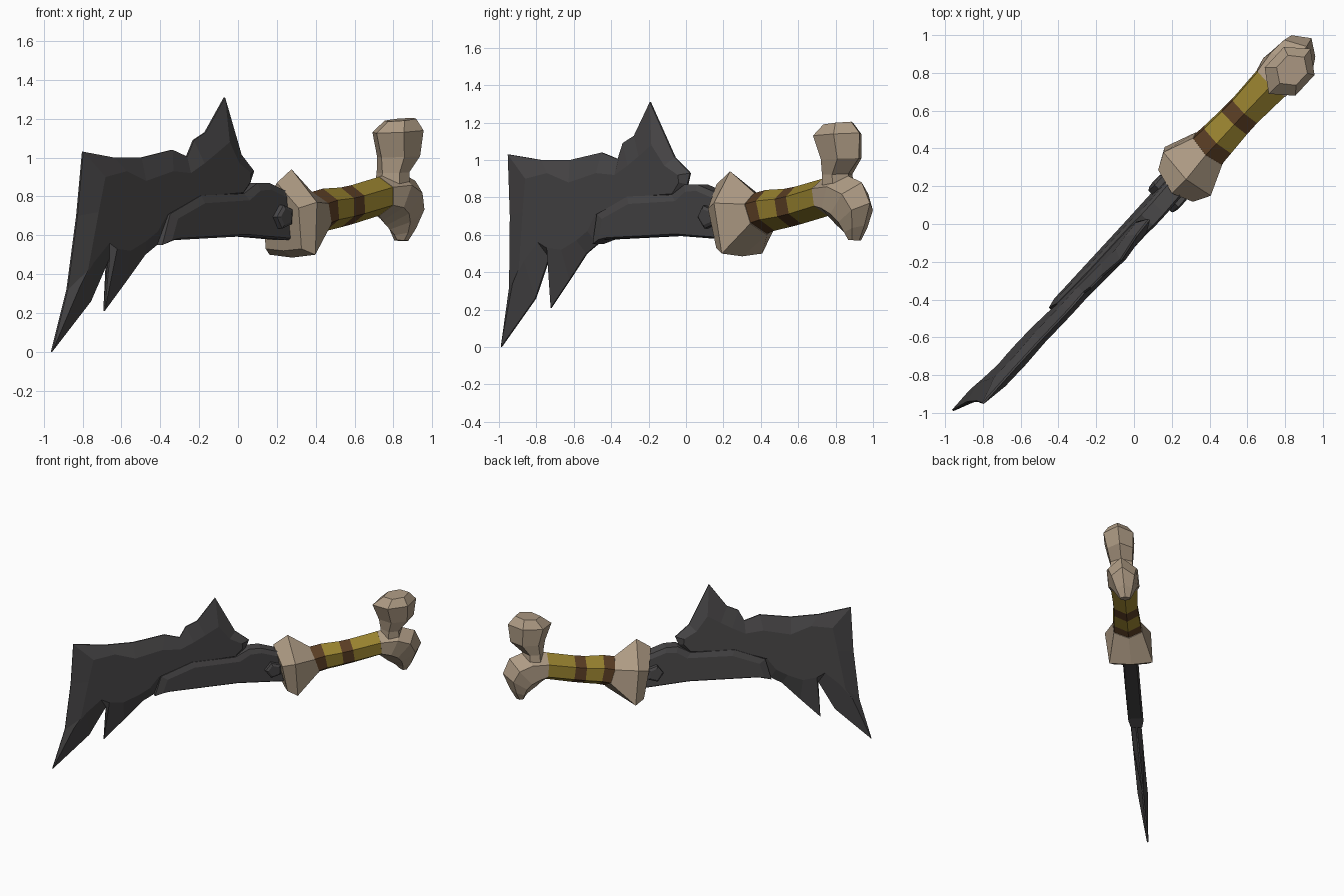
import bpy, bmesh, math

if "Cube" in bpy.data.objects:
    bpy.data.objects.remove(bpy.data.objects["Cube"])

# Weapon axis runs diagonally across the floor plan and leans a little
YAW = math.radians(47.5)
C, S = math.cos(YAW), math.sin(YAW)


def lean(z):
    return -0.09 * (z - 0.62) - 0.015


def place(u, w, z):
    """u along the weapon, w across its thickness, z up."""
    w += lean(z)
    return (C * u - S * w, S * u + C * w, z)


def along(x, z):
    """Turn a mid-plane x position into a distance along the weapon."""
    return (x + S * lean(z)) / C


def material(name, rgb):
    m = bpy.data.materials.new(name)
    m.diffuse_color = (*rgb, 1)
    m.use_nodes = True
    m.node_tree.nodes["Principled BSDF"].inputs["Base Color"].default_value = m.diffuse_color
    return m


STEEL = material("dark_steel", (0.066, 0.063, 0.065))
BONE = material("bone", (0.42, 0.325, 0.23))
GOLD = material("gold_wrap", (0.31, 0.22, 0.028))
BROWN = material("brown_leather", (0.10, 0.046, 0.017))


def loft(name, rings, mats, bands=None):
    """Skin equal-sized rings of (u, w, z), capped; bands = material per segment."""
    bm = bmesh.new()
    rows = [[bm.verts.new(place(*p)) for p in r] for r in rings]
    n = len(rows[0])
    for k, (a, b) in enumerate(zip(rows, rows[1:])):
        for i in range(n):
            j = (i + 1) % n
            f = bm.faces.new((a[i], a[j], b[j], b[i]))
            f.material_index = bands[k] if bands else 0
    bm.faces.new(rows[0][::-1])
    bm.faces.new(rows[-1])
    bmesh.ops.recalc_face_normals(bm, faces=bm.faces)
    me = bpy.data.meshes.new(name)
    bm.to_mesh(me)
    bm.free()
    for m in mats:
        me.materials.append(m)
    ob = bpy.data.objects.new(name, me)
    bpy.context.collection.objects.link(ob)
    return ob


def plate(name, pairs, edge, thick):
    """Two-sided bevelled plate from (outline x, z, inner x, z) pairs."""
    outer = [(along(p[0], p[1]), p[1]) for p in pairs]
    inner = [(along(p[2], p[3]), p[3]) for p in pairs]
    layers = ((inner, -thick), (outer, -edge), (outer, edge), (inner, thick))
    return loft(name, [[(u, w, z) for u, z in pts] for pts, w in layers], [STEEL])


def hexagon(a, b, w):
    """Six-sided ring with ridge points a and b (u, z) and half width w."""
    def mix(t):
        return a[0] + (b[0] - a[0]) * t, a[1] + (b[1] - a[1]) * t
    (u1, z1), (u2, z2) = mix(0.27), mix(0.73)
    return [(a[0], 0, a[1]), (u1, w, z1), (u2, w, z2),
            (b[0], 0, b[1]), (u2, -w, z2), (u1, -w, z1)]


# Jagged blade, thick in the middle and thin at the rim
plate("blade", [
    (-.96, 0, -.84, .34), (-.88, .32, -.80, .42), (-.83, .70, -.745, .72),
    (-.80, 1.03, -.71, .90), (-.64, 1.0, -.60, .93), (-.50, 1.0, -.50, .88),
    (-.34, 1.04, -.36, .93), (-.265, 1.005, -.27, .92), (-.23, 1.09, -.20, .97),
    (-.17, 1.13, -.14, 1.02), (-.07, 1.31, -.07, 1.08), (.015, 1.015, -.02, .97),
    (.08, .93, .04, .92), (.06, .87, .04, .88), (0, .78, 0, .82),
    (-.20, .76, -.22, .80), (-.36, .68, -.39, .71), (-.42, .55, -.44, .62),
    (-.48, .50, -.50, .57), (-.58, .36, -.58, .52), (-.69, .21, -.65, .53),
    (-.665, .48, -.69, .56), (-.76, .26, -.77, .46)], 0.005, 0.038)

# Raised tang that carries the blade into the guard
plate("tang", [
    (-.42, .55, -.38, .575), (-.36, .575, -.34, .585), (0, .595, 0, .605),
    (.29, .57, .29, .58), (.29, .82, .29, .79), (.20, .835, .20, .80),
    (.13, .87, .13, .835), (.07, .87, .075, .83), (0, .815, .02, .78),
    (-.22, .805, -.21, .765), (-.38, .71, -.35, .685)], 0.042, 0.056)

# Five-sided rivet through the tang
def pentagon(w, r):
    return [(0.245 + r * math.cos(a), w, 0.695 + r * math.sin(a))
            for a in (math.radians(36 + 72 * i) for i in range(5))]


loft("rivet", [pentagon(-.095, .045), pentagon(-.085, .064),
               pentagon(.085, .064), pentagon(.095, .045)], [STEEL])


# Bone guard: pointed on top, wide and flat below
def guard_ring(u_top, u_low, top, shoulder, low, bottom, ws, wl):
    um = (u_top + u_low) / 2
    return [(u_top, 0, top), (um, ws, shoulder), (u_low, wl, low),
            (u_low, 0, bottom), (u_low, -wl, low), (um, -ws, shoulder)]


loft("guard", [
    guard_ring(.255, .34, .87, .74, .53, .52, .125, .125),
    guard_ring(.36, .41, .94, .77, .50, .485, .17, .16),
    hexagon((.525, .825), (.60, .60), .105)], [BONE])

# Wrapped grip with alternating bands
loft("grip", [
    hexagon((.52, .822), (.595, .605), .102),
    hexagon((.61, .84), (.655, .622), .097),
    hexagon((.745, .846), (.77, .642), .09),
    hexagon((.825, .858), (.855, .658), .088),
    hexagon((1.05, .905), (1.07, .705), .098)],
    [BROWN, GOLD], [0, 1, 0, 1])

# Bone pommel curling down to a blunt point
loft("pommel", [
    hexagon((1.03, .902), (1.05, .70), .10),
    hexagon((1.19, .925), (1.08, .675), .115),
    hexagon((1.31, .88), (1.11, .65), .105),
    hexagon((1.36, .77), (1.14, .63), .085),
    hexagon((1.31, .65), (1.18, .60), .06),
    hexagon((1.265, .57), (1.20, .575), .035)], [BONE])

# Upper bone knob on a short neck
loft("pommel_knob", [
    hexagon((1.22, .86), (1.05, .86), .085),
    hexagon((1.215, .925), (1.055, .92), .08),
    hexagon((1.30, 1.01), (1.04, 1.00), .095),
    hexagon((1.315, 1.145), (.99, 1.125), .11),
    hexagon((1.26, 1.205), (1.07, 1.185), .07)], [BONE])
